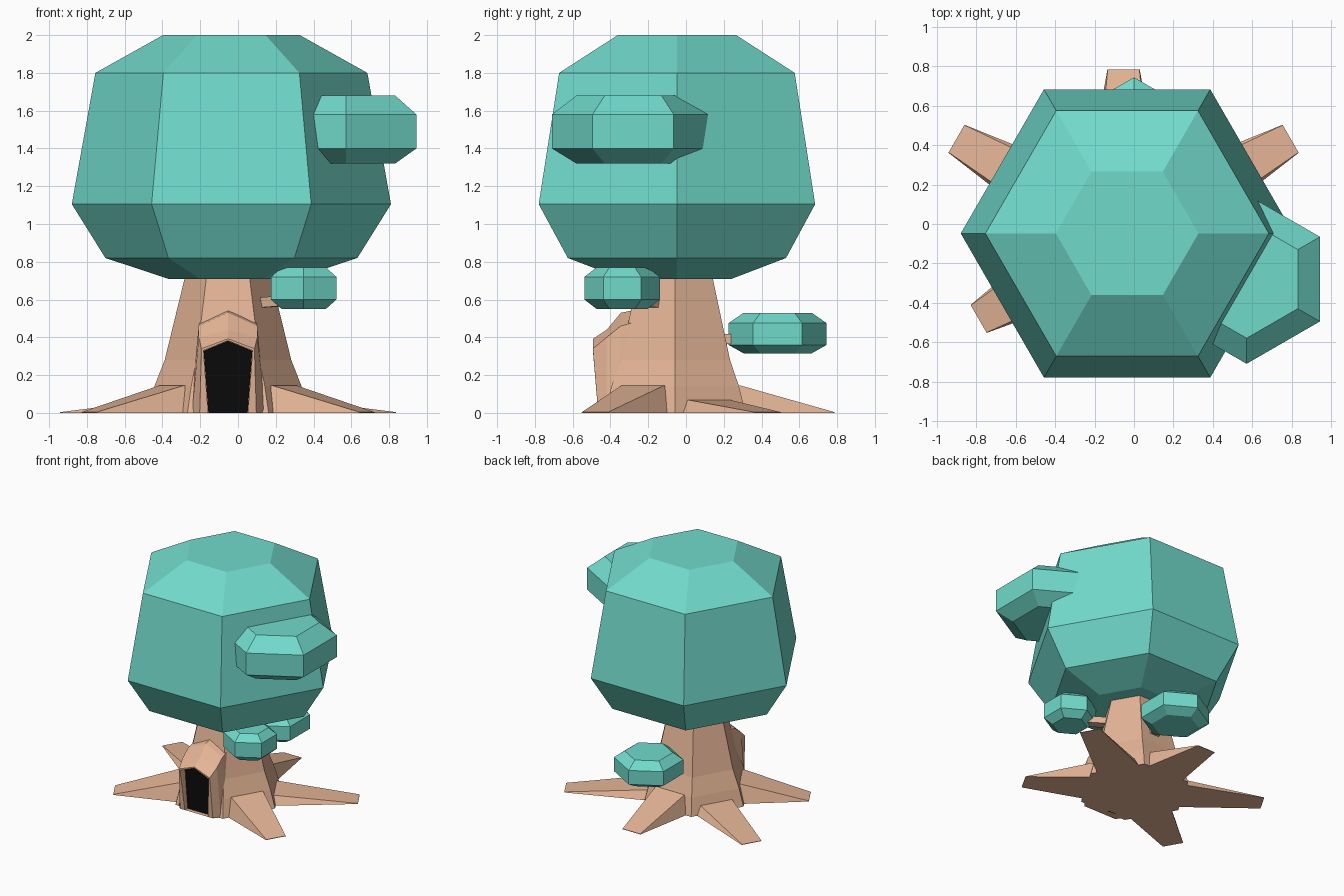
import bpy, bmesh
from math import cos, sin, radians
from mathutils import Vector

if "Cube" in bpy.data.objects:
    bpy.data.objects.remove(bpy.data.objects["Cube"])


def material(name, rgb):
    m = bpy.data.materials.new(name)
    m.diffuse_color = (*rgb, 1)
    m.use_nodes = True
    m.node_tree.nodes["Principled BSDF"].inputs["Base Color"].default_value = m.diffuse_color
    return m


LEAF = material("leaf_teal", (0.165, 0.70, 0.60))
BARK = material("bark_tan", (0.78, 0.46, 0.305))
DARK = material("door_black", (0.003, 0.003, 0.003))


def loft(name, rings, mat, cap_end=True):
    """Skin a list of equal-length rings and cap the ends."""
    bm = bmesh.new()
    rows = [[bm.verts.new(p) for p in r] for r in rings]
    n = len(rows[0])
    for a, b in zip(rows, rows[1:]):
        for i in range(n):
            j = (i + 1) % n
            bm.faces.new((a[i], a[j], b[j], b[i]))
    bm.faces.new(rows[0])
    if cap_end:
        bm.faces.new(rows[-1])
    bmesh.ops.recalc_face_normals(bm, faces=bm.faces)
    me = bpy.data.meshes.new(name)
    bm.to_mesh(me)
    bm.free()
    me.materials.append(mat)
    ob = bpy.data.objects.new(name, me)
    bpy.context.collection.objects.link(ob)
    return ob


def hexes(cx, cy, profile, turn=0):
    """Stack of hexagon rings from (radius, z) pairs."""
    return [[(cx + r * cos(radians(60 * i + turn)), cy + r * sin(radians(60 * i + turn)), z)
             for i in range(6)] for r, z in profile]


# Main canopy
loft("canopy", hexes(-0.035, -0.048, [(0.335, 0.71), (0.667, 0.82), (0.845, 1.105),
                                      (0.72, 1.8), (0.362, 2.0)]), LEAF)

# Small leaf clumps: centre, outer and cap radius, four ring heights
for name, cx, cy, r, rc, z in [
        ("upper_leaf_clump", 0.572, -0.28, 0.43, 0.30, (1.32, 1.40, 1.58, 1.68)),
        ("front_leaf_clump", 0.348, -0.338, 0.20, 0.135, (0.55, 0.60, 0.72, 0.77)),
        ("back_leaf_clump", 0.0, 0.485, 0.26, 0.18, (0.315, 0.36, 0.475, 0.53))]:
    loft(name, hexes(cx, cy, list(zip((rc, r, r, rc), z)), 30), LEAF)

# Trunk
TX, TY = -0.053, -0.057
loft("trunk", hexes(TX, TY, [(0.43, 0), (0.39, 0.14), (0.335, 0.28), (0.23, 0.71), (0.21, 0.8)]), BARK)

# Roots: flared wedges tapering to flat tips
for name, angle, length, h in [
        ("back_right_root", 30, 0.98, 0.07), ("back_root", 90, 0.843, 0.145),
        ("back_left_root", 150, 0.98, 0.07), ("front_left_root", 210, 0.85, 0.145),
        ("front_right_root", 330, 0.85, 0.145)]:
    c, s = cos(radians(angle)), sin(radians(angle))
    rings = []
    for d, wb, wt, z in [(0.2, 0.17, 0.13, h), (0.345, 0.17, 0.13, h), (length, 0.082, 0.08, 0.004)]:
        rings.append([(TX + d * c - w * s, TY + d * s + w * c, zz)
                      for w, zz in ((-wb, 0), (wb, 0), (wt, z), (-wt, z))])
    loft(name, rings, BARK)


# Branches holding the small clumps
def branch(name, start, end, w, h):
    a, b = Vector(start), Vector(end)
    side = (b - a).cross(Vector((0, 0, 1))).normalized() * w
    up = Vector((0, 0, h))
    loft(name, [[p - side - up, p + side - up, p + side + up, p - side + up] for p in (a, b)], BARK)


branch("front_branch", (0.02, -0.08, 0.575), (0.33, -0.32, 0.60), 0.035, 0.027)
branch("back_branch", (-0.03, 0.08, 0.385), (0.0, 0.45, 0.40), 0.04, 0.027)


# Doorway: gabled porch lofted out of the trunk with a recessed dark opening
def arch(y, wb, we, ze, zp, y0=None):
    y0 = y if y0 is None else y0
    return [(TX - wb, y0, 0), (TX + wb, y0, 0), (TX + we, y, ze), (TX, y, zp), (TX - we, y, ze)]


loft("door_frame", [arch(-0.2, 0.2, 0.15, 0.5, 0.56), arch(-0.345, 0.2, 0.155, 0.46, 0.53, -0.36),
                    arch(-0.42, 0.19, 0.155, 0.40, 0.44), arch(-0.493, 0.15, 0.14, 0.34, 0.392, -0.465),
                    arch(-0.493, 0.105, 0.13, 0.33, 0.383, -0.465),
                    arch(-0.415, 0.105, 0.13, 0.33, 0.383)], BARK, cap_end=False)
loft("door_opening", [arch(-0.40, 0.104, 0.129, 0.329, 0.382),
                      arch(-0.43, 0.104, 0.129, 0.329, 0.382)], DARK)
